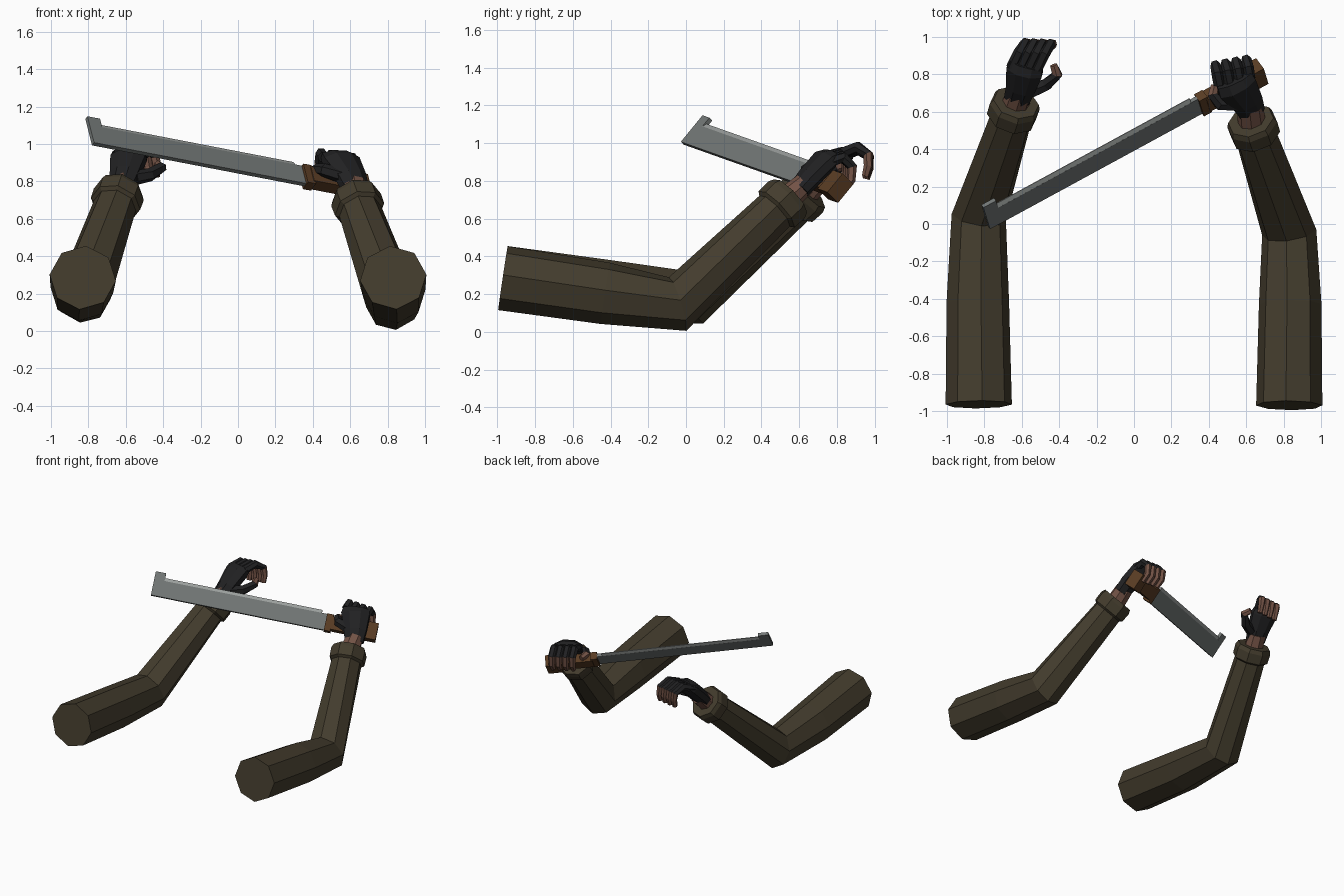
import bpy, bmesh, math
from mathutils import Vector as V

if "Cube" in bpy.data.objects:
    bpy.data.objects.remove(bpy.data.objects["Cube"])


def material(name, rgb):
    m = bpy.data.materials.new(name)
    m.diffuse_color = (*rgb, 1)
    m.use_nodes = True
    m.node_tree.nodes["Principled BSDF"].inputs["Base Color"].default_value = m.diffuse_color
    return m


SLEEVE = material("olive_sleeve", (0.056, 0.045, 0.026))
GLOVE = material("black_glove", (0.015, 0.015, 0.016))
SKIN = material("brown_skin", (0.17, 0.085, 0.06))
WOOD = material("wood_grip", (0.10, 0.045, 0.017))
STEEL = material("grey_steel", (0.17, 0.185, 0.18))
EDGE = material("bright_edge", (0.34, 0.36, 0.35))


def finish(name, bm, mats):
    bmesh.ops.recalc_face_normals(bm, faces=bm.faces[:])
    me = bpy.data.meshes.new(name)
    bm.to_mesh(me)
    bm.free()
    for m in mats:
        me.materials.append(m)
    ob = bpy.data.objects.new(name, me)
    bpy.context.collection.objects.link(ob)
    return ob


def loft(name, secs, mats, side=(1, 0, 0), sides=8, turn=0.0, tip_from=None):
    """Skin rings (centre, half width, half thickness) along a path.
    Spans from tip_from on take the second material."""
    bm = bmesh.new()
    pts = [V(s[0]) for s in secs]
    rings = []
    for i, (c, w, t) in enumerate(secs):
        tan = V()
        if i:
            tan += (pts[i] - pts[i - 1]).normalized()
        if i < len(pts) - 1:
            tan += (pts[i + 1] - pts[i]).normalized()
        tan.normalize()
        sd = V(side)
        sd = (sd - tan * sd.dot(tan)).normalized()
        up = sd.cross(tan)
        rings.append([bm.verts.new(pts[i] + sd * w * math.cos(a) + up * t * math.sin(a))
                      for a in (turn + 2 * math.pi * k / sides for k in range(sides))])
    for i in range(len(rings) - 1):
        for k in range(sides):
            j = (k + 1) % sides
            f = bm.faces.new((rings[i][k], rings[i][j], rings[i + 1][j], rings[i + 1][k]))
            f.material_index = int(tip_from is not None and i >= tip_from)
    bm.faces.new(rings[0])
    bm.faces.new(rings[-1]).material_index = int(tip_from is not None)
    return finish(name, bm, mats)


def add(p, q, k=1.0):
    return tuple(V(p) + V(q) * k)


# Sleeves, cuffs and wrists
def arm(tag, shoulder, mid, elbow, wrist, hand, turn):
    loft(tag + "_sleeve", [(shoulder, .178, .172), (mid, .168, .165),
                           (elbow, .147, .15), (wrist, .115, .115)], [SLEEVE], turn=turn)
    ax = (V(wrist) - V(elbow)).normalized()
    loft(tag + "_cuff", [(add(wrist, ax, d), r, r) for d, r in
                         ((-.015, .115), (.0, .136), (.075, .138), (.105, .125))],
         [SLEEVE], turn=turn)
    loft(tag + "_wrist", [(add(wrist, ax, .08), .075, .07), (hand, .07, .06)], [SKIN])


arm("right", (.83, -.97, .285), (.835, -.43, .205), (.83, -.045, .148),
    (.65, .48, .65), (.62, .63, .785), .1)
arm("left", (-.83, -.965, .285), (-.835, -.42, .218), (-.83, .04, .185),
    (-.655, .575, .68), (-.61, .71, .81), -.1)


# Hands: palm, four fingers bent through offsets, thumb
def hand(tag, palm, side, knuckles, bends, thumb):
    loft(tag + "_glove", palm, [GLOVE], side=side, turn=math.pi / 8)
    first, last = V(knuckles[0]), V(knuckles[1])
    for i in range(4):
        k = first.lerp(last, i / 3)
        path = [k] + [k + V(b) for b in bends]
        rad = (.030, .031, .028, .024, .019)
        loft(f"{tag}_finger_{i + 1}", [(p, r, r) for p, r in zip(path, rad)],
             [GLOVE, SKIN], side=side, sides=6, tip_from=2)
    loft(tag + "_thumb", [(p, r, r) for p, r in zip(thumb, (.04, .036, .030, .022))],
         [GLOVE, SKIN], side=(0, 0, 1), sides=6, tip_from=2)


hand("left",
     [((-.625, .67, .775), .075, .055), ((-.605, .73, .84), .085, .06),
      ((-.585, .82, .925), .105, .06), ((-.575, .855, .95), .095, .04)],
     (.95, -.25, 0), ((-.655, .835, .935), (-.52, .83, .95)),
     [(.04, .08, .03), (.075, .135, -.01), (.085, .135, -.07), (.085, .12, -.125)],
     [(-.55, .71, .82), (-.47, .745, .835), (-.41, .80, .875), (-.43, .85, .89)])
hand("right",
     [((.63, .60, .755), .075, .055), ((.605, .655, .82), .09, .06),
      ((.55, .735, .91), .115, .06), ((.535, .77, .935), .105, .04)],
     (.92, .35, -.1), ((.455, .745, .93), (.62, .775, .905)),
     [(-.01, .06, .02), (-.02, .105, -.03), (-.015, .10, -.10), (0, .06, -.15)],
     [(.55, .64, .83), (.46, .64, .86), (.42, .69, .865), (.43, .74, .85)])

# Machete frame: length, width and thickness directions
BASE = V((-.775, -.02, 1.0))
D = V((.866, .471, -.167)).normalized()
W = V((-.19, .62, .757))
W = (W - D * W.dot(D)).normalized()
N = D.cross(W)


def slab(name, outline, low, high, mat):
    """Extrude an outline of (along, across) points between two depths."""
    bm = bmesh.new()
    a, b = [[bm.verts.new(BASE + D * s + W * h + N * t) for s, h in outline]
            for t in (low, high)]
    bm.faces.new(a)
    bm.faces.new(b)
    for i in range(len(a)):
        j = (i + 1) % len(a)
        bm.faces.new((a[i], a[j], b[j], b[i]))
    return finish(name, bm, [mat])


def rect(s0, s1, h0, h1):
    return [(s0, h0), (s1, h0), (s1, h1), (s0, h1)]


# Blade with hooked tip
slab("blade", [(0, 0), (1.33, 0), (1.33, .125), (.078, .125), (.078, .185), (0, .185)],
     -.012, .012, STEEL)

# Sharpened strip: wedge along the upper edge
bm = bmesh.new()
ends = [[bm.verts.new(BASE + D * s + W * h + N * t) for h, t in
         ((.124, -.012), (.124, .012), (.150, .002), (.150, -.002))] for s in (.078, 1.27)]
bm.faces.new(ends[0])
bm.faces.new(ends[1])
for i in range(4):
    j = (i + 1) % 4
    bm.faces.new((ends[0][i], ends[0][j], ends[1][j], ends[1][i]))
finish("blade_edge", bm, [EDGE])

# Guard, grip and pommel
slab("guard", rect(1.31, 1.36, -.005, .125), -.03, .03, WOOD)
slab("grip", rect(1.35, 1.62, .01, .11), -.035, .035, WOOD)
slab("pommel", rect(1.59, 1.70, -.005, .125), -.045, .045, WOOD)
